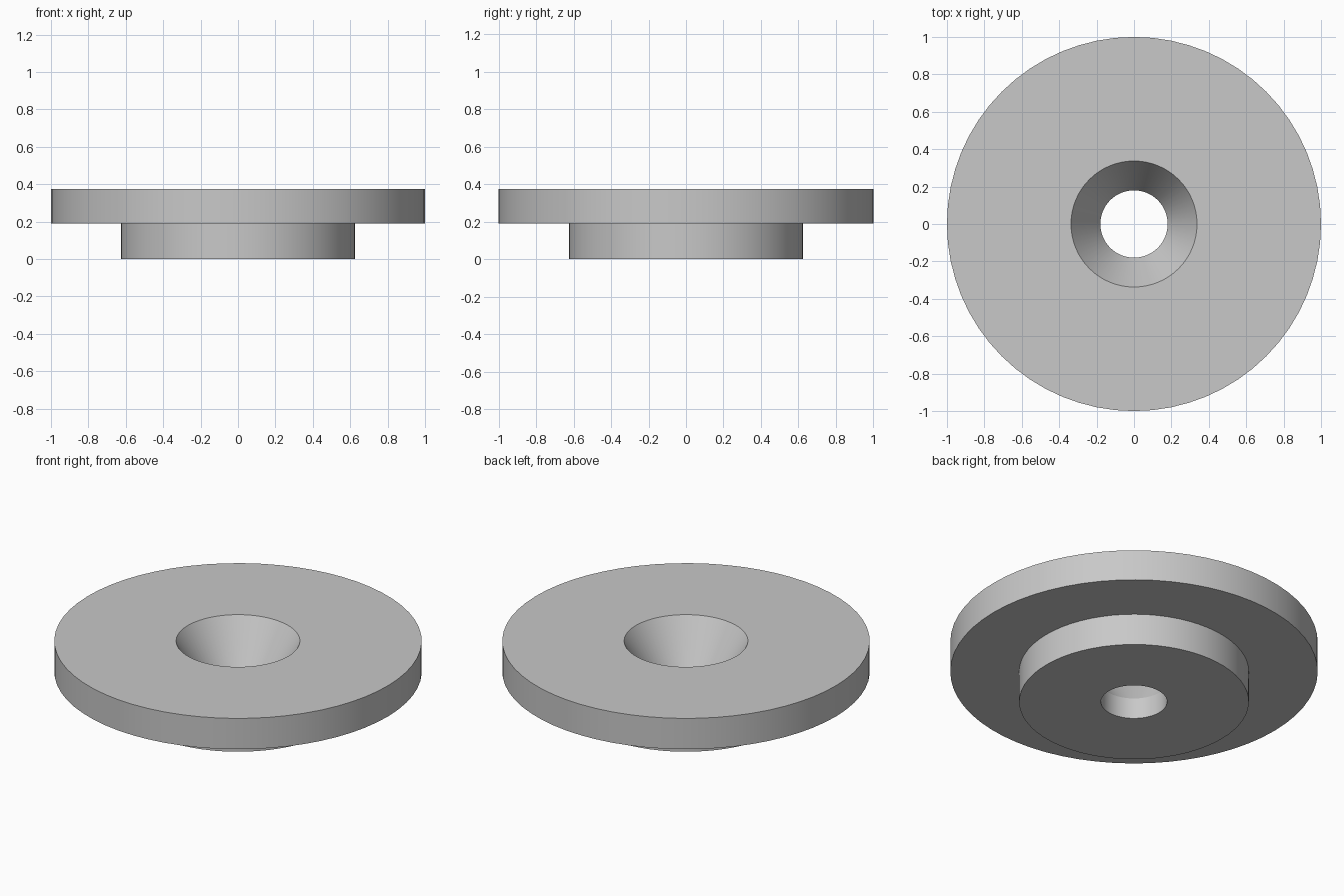
import bpy
import bmesh
import math

cube = bpy.data.objects.get("Cube")
if cube:
    bpy.data.objects.remove(cube, do_unlink=True)

# Single plain grey material
grey = bpy.data.materials.new("plain_grey")
grey.use_nodes = True
colour = (0.58, 0.58, 0.58, 1.0)
grey.diffuse_color = colour
grey.node_tree.nodes["Principled BSDF"].inputs["Base Color"].default_value = colour


def lathe(name, profile, material, segments=64):
    """Revolve a closed (radius, height) profile around the z axis."""
    bm = bmesh.new()
    verts = [bm.verts.new((r, 0, z)) for r, z in profile]
    edges = [bm.edges.new((a, b)) for a, b in zip(verts, verts[1:] + verts[:1])]
    bmesh.ops.spin(bm, geom=verts + edges, cent=(0, 0, 0), axis=(0, 0, 1),
                   angle=math.tau, steps=segments, use_merge=True)
    bmesh.ops.remove_doubles(bm, verts=bm.verts[:], dist=1e-5)
    bmesh.ops.recalc_face_normals(bm, faces=bm.faces[:])
    mesh = bpy.data.meshes.new(name)
    bm.to_mesh(mesh)
    bm.free()
    mesh.materials.append(material)
    obj = bpy.data.objects.new(name, mesh)
    bpy.context.collection.objects.link(obj)
    bpy.ops.object.select_all(action="DESELECT")
    obj.select_set(True)
    bpy.context.view_layer.objects.active = obj
    bpy.ops.object.shade_smooth_by_angle(angle=math.radians(25))
    return obj


# Flanged bushing: narrow boss, wide flange, countersunk through hole
height, flange_base, hole_top = 0.375, 0.19, 0.125
lathe("flanged_bushing", [
    (0.18, 0), (0.625, 0), (0.625, flange_base),
    (1, flange_base), (1, height),
    (0.337, height), (0.18, hole_top),
], grey)
